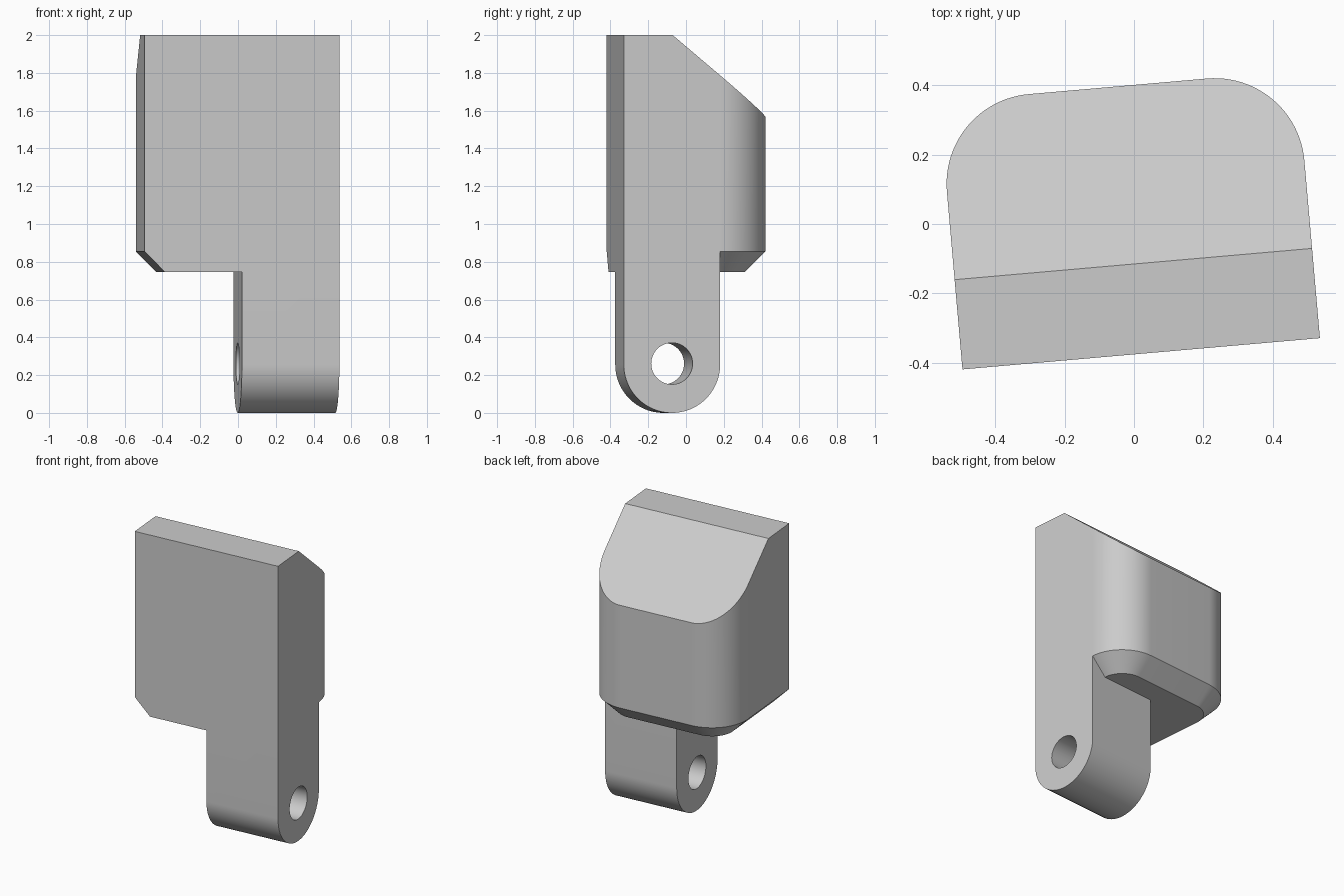
import bpy, bmesh, math
from mathutils import Matrix

if "Cube" in bpy.data.objects:
    bpy.data.objects.remove(bpy.data.objects["Cube"])

# Main dimensions, in the part's own axes before it is turned
LEFT, RIGHT, FRONT, BACK = -0.53, 0.506, -0.375, 0.40
CORNER, CHAMFER = 0.26, 0.11
BASE, TOP = 0.745, 2.0
LUG_R, LUG_Y, LUG_LEFT, HOLE_R = 0.256, -0.119, -0.012, 0.11

grey = bpy.data.materials.new("plain_grey")
grey.use_nodes = True
colour = (0.6, 0.6, 0.6, 1)
grey.diffuse_color = colour
grey.node_tree.nodes["Principled BSDF"].inputs["Base Color"].default_value = colour


def arc(cx, cy, r, start, end, steps):
    angles = [math.radians(start + (end - start) * i / steps) for i in range(steps + 1)]
    return [(cx + r * math.cos(a), cy + r * math.sin(a)) for a in angles]


def loft(bm, loops):
    """Skin a stack of matching loops and cap both ends."""
    rings = [[bm.verts.new(p) for p in loop] for loop in loops]
    for a, b in zip(rings, rings[1:]):
        for i in range(len(a)):
            j = (i + 1) % len(a)
            bm.faces.new((a[i], a[j], b[j], b[i]))
    bm.faces.new(rings[0][::-1])
    bm.faces.new(rings[-1])


def finish(name, bm):
    bmesh.ops.recalc_face_normals(bm, faces=bm.faces)
    mesh = bpy.data.meshes.new(name)
    bm.to_mesh(mesh)
    bm.free()
    mesh.materials.append(grey)
    obj = bpy.data.objects.new(name, mesh)
    bpy.context.collection.objects.link(obj)
    return obj


def outline(z, inset):
    """Block section: square front corners, rounded back corners."""
    r = CORNER - inset
    y = BACK - CORNER
    pts = [(LEFT + inset, FRONT), (RIGHT - inset, FRONT)]
    pts += arc(RIGHT - CORNER, y, r, 0, 90, 24)
    pts += arc(LEFT + CORNER, y, r, 90, 180, 24)
    return [(px, py, z) for px, py in pts]


def combine(target, tool, operation):
    mod = target.modifiers.new(operation.lower(), "BOOLEAN")
    mod.operation, mod.object, mod.solver = operation, tool, "EXACT"
    bpy.context.view_layer.objects.active = target
    bpy.ops.object.modifier_apply(modifier=mod.name)
    bpy.data.objects.remove(tool)


# Block with chamfered base and sloped back top
bm = bmesh.new()
loft(bm, [outline(BASE, CHAMFER), outline(BASE + CHAMFER, 0), outline(TOP, 0)])
cut = bmesh.ops.bisect_plane(bm, geom=bm.verts[:] + bm.edges[:] + bm.faces[:],
                             plane_co=(0, -0.115, TOP), plane_no=(0, 0.435, 0.515),
                             clear_outer=True)
bmesh.ops.holes_fill(bm, edges=[e for e in bm.edges if e.is_boundary])
body = finish("hinge_block", bm)

# Rounded lug, flush with the front and left side of the block
bm = bmesh.new()
profile = arc(LUG_Y, LUG_R, LUG_R, 180, 360, 48)
profile += [(LUG_Y + LUG_R, BASE + CHAMFER), (LUG_Y - LUG_R, BASE + CHAMFER)]
loft(bm, [[(x, y, z) for y, z in profile] for x in (LUG_LEFT, RIGHT)])
lug = finish("hinge_lug", bm)

# Pin hole
bm = bmesh.new()
hole = arc(LUG_Y, LUG_R + 0.005, HOLE_R, 0, 360, 48)[:-1]
loft(bm, [[(x, y, z) for y, z in hole] for x in (LUG_LEFT - 0.2, RIGHT + 0.2)])
pin = finish("pin_hole_cutter", bm)
pin.hide_render = True

combine(lug, pin, "DIFFERENCE")
combine(body, lug, "UNION")

# Turn the finished part slightly about the vertical
body.data.transform(Matrix.Rotation(math.radians(5), 4, "Z"))
bpy.ops.object.select_all(action="DESELECT")
body.select_set(True)
bpy.context.view_layer.objects.active = body
bpy.ops.object.shade_smooth_by_angle(angle=math.radians(20))
